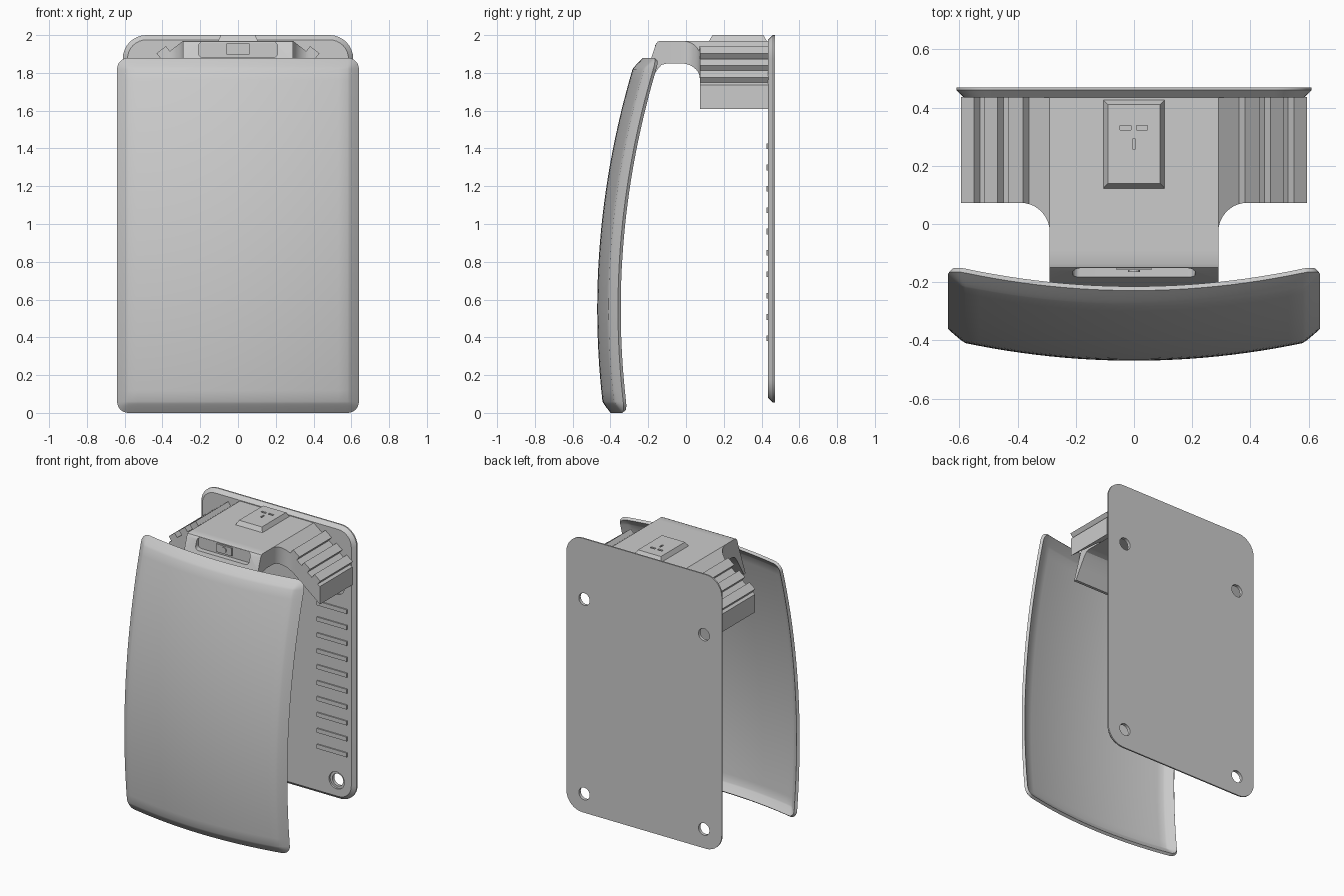
import bpy, bmesh, math

if "Cube" in bpy.data.objects:
    bpy.data.objects.remove(bpy.data.objects["Cube"])


def make(name, bm):
    bmesh.ops.recalc_face_normals(bm, faces=bm.faces)
    me = bpy.data.meshes.new(name)
    bm.to_mesh(me)
    bm.free()
    ob = bpy.data.objects.new(name, me)
    bpy.context.collection.objects.link(ob)
    return ob


def loft(name, rings):
    """Skin a stack of equal-length rings and cap both ends."""
    bm = bmesh.new()
    vs = [[bm.verts.new(p) for p in r] for r in rings]
    n = len(rings[0])
    for a, b in zip(vs, vs[1:]):
        for i in range(n):
            j = (i + 1) % n
            bm.faces.new((a[i], a[j], b[j], b[i]))
    bm.faces.new(vs[0])
    bm.faces.new(vs[-1])
    return make(name, bm)


def box(name, x0, x1, y0, y1, z0, z1):
    return loft(name, [[(x0, y0, z), (x1, y0, z), (x1, y1, z), (x0, y1, z)] for z in (z0, z1)])


def rounded(x0, x1, z0, z1, r, y, seg=8):
    pts = []
    for cx, cz, q in ((x1 - r, z1 - r, 0), (x0 + r, z1 - r, 1), (x0 + r, z0 + r, 2), (x1 - r, z0 + r, 3)):
        for i in range(seg + 1):
            a = math.pi / 2 * (q + i / seg)
            pts.append((cx + r * math.cos(a), y, cz + r * math.sin(a)))
    return pts


def circle(x, z, r, y, n=32):
    return [(x + r * math.cos(2 * math.pi * i / n), y, z + r * math.sin(2 * math.pi * i / n)) for i in range(n)]


def activate(ob):
    bpy.ops.object.select_all(action='DESELECT')
    ob.select_set(True)
    bpy.context.view_layer.objects.active = ob


def boolean(ob, cutter, op='DIFFERENCE'):
    m = ob.modifiers.new("bool", 'BOOLEAN')
    m.object, m.operation, m.solver = cutter, op, 'EXACT'
    activate(ob)
    bpy.ops.object.modifier_apply(modifier=m.name)
    bpy.data.objects.remove(cutter, do_unlink=True)


def smooth(ob, deg=30):
    activate(ob)
    bpy.ops.object.shade_smooth_by_angle(angle=math.radians(deg))


# Back plate: rounded rectangle flaring towards the rear, with stepped screw holes
plate = loft("back_plate", [
    rounded(-.585, .585, .08, 1.975, .10, .435),
    rounded(-.61, .61, .055, 2.0, .125, .46),
    rounded(-.61, .61, .055, 2.0, .125, .47)])
for x in (-.47, .47):
    for z in (.19, 1.57):
        boolean(plate, loft("hole", [circle(x, z, .06, .42), circle(x, z, .06, .448),
                                     circle(x, z, .043, .448), circle(x, z, .043, .48)]))
smooth(plate)

# Short horizontal ribs in two columns on the plate's front
for s in (-1, 1):
    for i in range(10):
        z = .395 + i * .113
        box("plate_rib", min(s * .32, s * .555), max(s * .32, s * .555), .426, .44, z - .015, z + .015)

# Housing: flat top with drooping wings, ribs standing on each wing
dx, dz = .79, -.613
side = [(.29, 1.97)]
for s0, s1 in ((.09, .152), (.20, .258), (.302, .36)):
    for s, h in ((s0, 0), (s0, .034), (s1, .034), (s1, 0)):
        side.append((.29 + s * dx - h * dz, 1.97 + s * dz + h * dx))
side += [(.592, 1.737), (.592, 1.61), (.29, 1.85)]
profile = side + [(-x, z) for x, z in reversed(side)]
housing = loft("housing", [[(x, y, z) for x, z in profile] for y in (-.09, .436)])

# Plan outline trims the wings and leaves a filleted neck
plan = [(.7, .5), (.7, .073)]
for i in range(11):
    a = math.pi / 2 * (1 + i / 10)
    plan.append((.39 + .1 * math.cos(a), -.027 + .1 * math.sin(a)))
plan.append((.29, -.2))
plan += [(-x, y) for x, y in reversed(plan)]
boolean(housing, loft("plan", [[(x, y, z) for x, y in plan] for z in (1.4, 2.2)]), 'INTERSECT')
smooth(housing, 20)

# Neck bending down to the front panel, with a recess for the latch
bend = [(-.09, 1.97), (-.135, 1.97), (-.15, 1.965), (-.16, 1.95), (-.19, 1.86), (-.255, 1.68),
        (-.235, 1.68), (-.19, 1.755), (-.15, 1.82), (-.13, 1.842), (-.10, 1.85), (-.09, 1.85)]
neck = loft("neck", [[(x, y, z) for y, z in bend] for x in (-.29, .29)])
boolean(neck, loft("recess", [rounded(-.21, .21, 1.882, 1.962, .025, y) for y in (-.4, -.145)]))
smooth(neck, 20)

# Latch block and pin in the recess
box("latch", -.06, .06, -.158, -.14, 1.898, 1.955)
loft("latch_pin", [circle(0, 1.927, .02, y, 16) for y in (-.165, -.15)])

# Tapered top button with three engraved slots
button = loft("top_button", [
    [(-.108, .12, 1.965), (.108, .12, 1.965), (.108, .43, 1.965), (-.108, .43, 1.965)],
    [(-.09, .14, 2.0), (.09, .14, 2.0), (.09, .41, 2.0), (-.09, .41, 2.0)]])
for x0, x1, y0, y1 in ((-.048, -.01, .323, .338), (.008, .046, .323, .338), (-.006, .006, .258, .292)):
    boolean(button, box("slot", x0, x1, y0, y1, 1.99, 2.1))


# Front panel: doubly curved shell with a chamfered, rounded rim
def stations(lo, hi, rim, n, k=5):
    return ([lo + rim * i / k for i in range(k)]
            + [lo + rim + (hi - lo - 2 * rim) * i / n for i in range(n)]
            + [hi - rim + rim * i / k for i in range(k + 1)])


RIM = .06


def panel_point(x, z):
    cx, cz = max(-.58, min(.58, x)), max(.06, min(1.82, z))
    u, v = (x - cx) / RIM, (z - cz) / RIM
    r = max(abs(u), abs(v))
    if abs(u) > 1e-6 and abs(v) > 1e-6:
        k = r / math.hypot(u, v)
        u, v = u * k, v * k
    x, z = cx + u * RIM, cz + v * RIM
    return x, -.47 + .116 * (z - .55) ** 2 + .18 * x * x + .036 * r ** 1.15, z


bm = bmesh.new()
xs, zs = stations(-.64, .64, RIM, 24), stations(0, 1.88, RIM, 30)
grid = [[bm.verts.new(panel_point(x, z)) for x in xs] for z in zs]
for a, b in zip(grid, grid[1:]):
    for i in range(len(xs) - 1):
        bm.faces.new((a[i], a[i + 1], b[i + 1], b[i]))
panel = make("front_panel", bm)
if sum(p.normal.y for p in panel.data.polygons) > 0:
    panel.data.flip_normals()
shell = panel.modifiers.new("shell", 'SOLIDIFY')
shell.thickness, shell.offset = .02, -1
activate(panel)
bpy.ops.object.modifier_apply(modifier=shell.name)
smooth(panel, 35)
